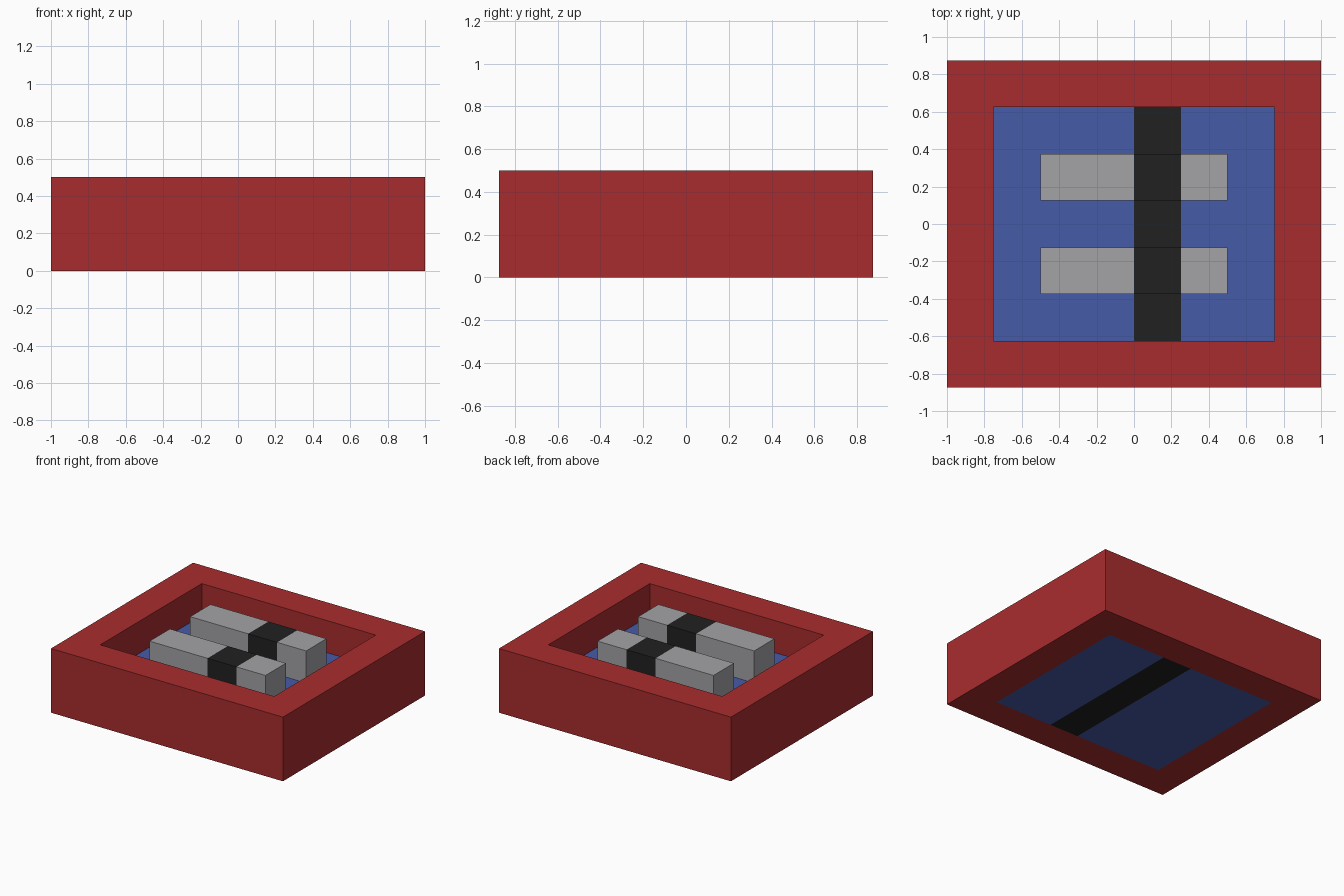
import bpy, bmesh
from mathutils import Vector

cube = bpy.data.objects.get("Cube")
if cube:
    bpy.data.objects.remove(cube, do_unlink=True)

W, D, H = 1.0, 0.875, 0.5       # half width, half depth, full height
RIM = 0.25                      # rim thickness
FLOOR = 0.25                    # floor thickness
STRIPE = (0.0, 0.25)            # x range of the dark stripe


def material(name, rgb):
    """Flat material from 0-255 sRGB values, stored as linear."""
    lin = [((c / 255 + 0.055) / 1.055) ** 2.4 for c in rgb]
    m = bpy.data.materials.new(name)
    m.use_nodes = True
    m.diffuse_color = (*lin, 1)
    m.node_tree.nodes["Principled BSDF"].inputs["Base Color"].default_value = (*lin, 1)
    return m


red = material("red", (169, 44, 46))
blue = material("blue", (70, 91, 169))
grey = material("grey", (163, 162, 165))
black = material("black", (33, 33, 33))


def finish(name, bm, mats):
    bmesh.ops.recalc_face_normals(bm, faces=bm.faces)
    mesh = bpy.data.meshes.new(name)
    bm.to_mesh(mesh)
    bm.free()
    for m in mats:
        mesh.materials.append(m)
    obj = bpy.data.objects.new(name, mesh)
    bpy.context.collection.objects.link(obj)
    return obj


def striped_box(name, lo, hi, base):
    """Box cut at the stripe edges, with the middle section in black."""
    lo, hi = Vector(lo), Vector(hi)
    bm = bmesh.new()
    bmesh.ops.create_cube(bm, size=1)
    bmesh.ops.scale(bm, vec=hi - lo, verts=bm.verts)
    bmesh.ops.translate(bm, vec=(lo + hi) / 2, verts=bm.verts)
    for x in STRIPE:
        bmesh.ops.bisect_plane(bm, geom=bm.verts[:] + bm.edges[:] + bm.faces[:],
                               plane_co=(x, 0, 0), plane_no=(1, 0, 0))
    for f in bm.faces:
        f.material_index = int(STRIPE[0] < f.calc_center_median().x < STRIPE[1])
    return finish(name, bm, [base, black])


# Outer rim: a rectangular ring extruded upwards
bm = bmesh.new()
corners = [(-1, -1), (1, -1), (1, 1), (-1, 1)]
outer = [bm.verts.new((sx * W, sy * D, 0)) for sx, sy in corners]
inner = [bm.verts.new((sx * (W - RIM), sy * (D - RIM), 0)) for sx, sy in corners]
for i in range(4):
    j = (i + 1) % 4
    bm.faces.new((outer[i], outer[j], inner[j], inner[i]))
ring = bmesh.ops.extrude_face_region(bm, geom=bm.faces[:], use_keep_orig=True)
top = [g for g in ring["geom"] if isinstance(g, bmesh.types.BMVert)]
bmesh.ops.translate(bm, vec=(0, 0, H), verts=top)
finish("outer_rim", bm, [red])

# Sunken floor with the stripe running front to back
striped_box("floor", (RIM - W, RIM - D, 0), (W - RIM, D - RIM, FLOOR), blue)

# Two raised bars, level with the rim
for name, y in (("front_bar", -0.25), ("back_bar", 0.25)):
    striped_box(name, (-0.5, y - 0.125, FLOOR), (0.5, y + 0.125, H), grey)
